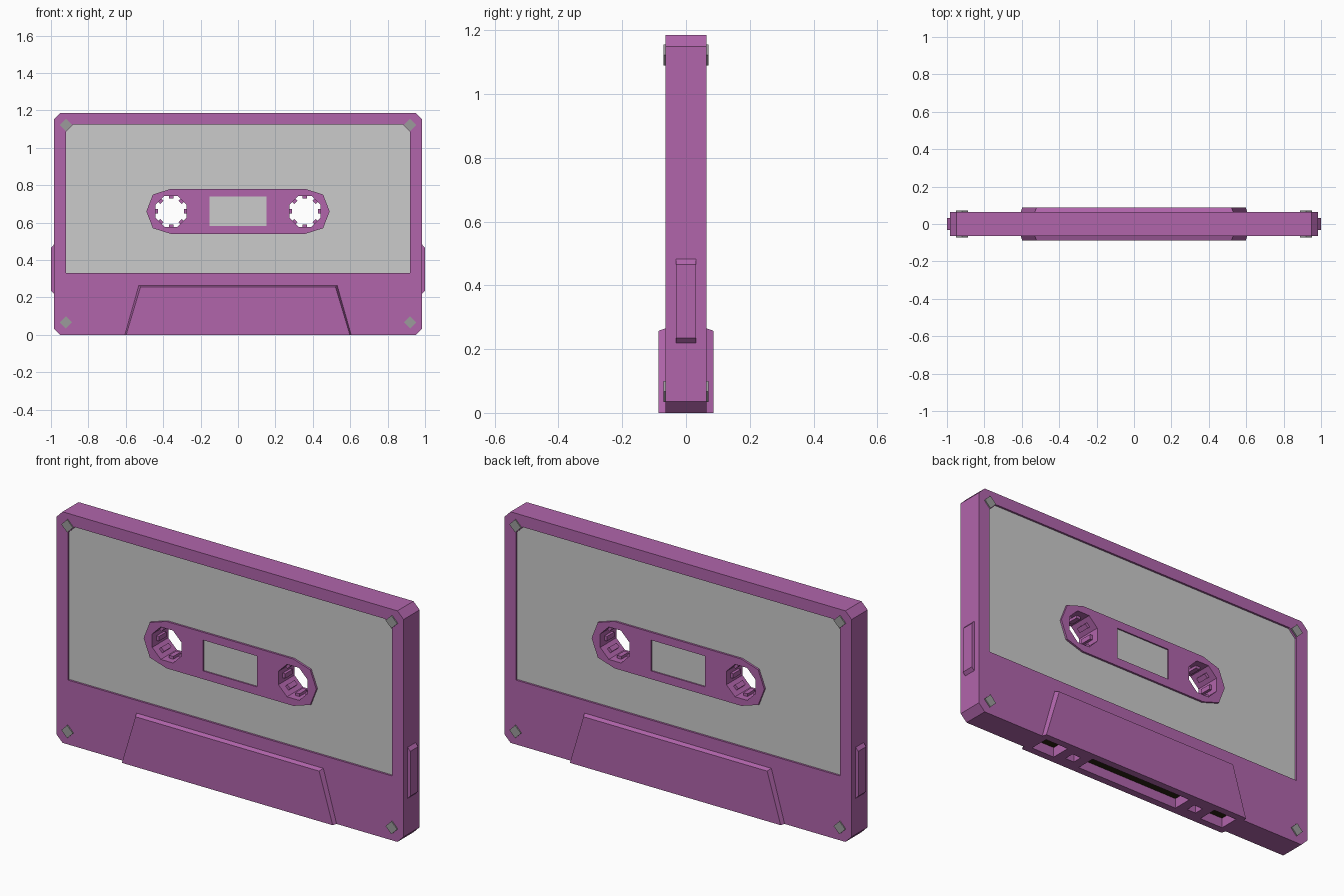
import bpy, bmesh, math
from mathutils import Matrix

if "Cube" in bpy.data.objects:
    bpy.data.objects.remove(bpy.data.objects["Cube"])


def material(name, rgb):
    m = bpy.data.materials.new(name)
    m.diffuse_color = (*rgb, 1)
    m.use_nodes = True
    m.node_tree.nodes["Principled BSDF"].inputs["Base Color"].default_value = m.diffuse_color
    return m


PURPLE = material("purple_plastic", (0.44, 0.13, 0.41))
STEEL = material("screw_grey", (0.33, 0.33, 0.33))
TAPE = material("dark_tape", (0.025, 0.016, 0.006))


def loft(name, rings, mat=None):
    """Closed solid through rings of (y, [(x, z), ...])."""
    bm = bmesh.new()
    vs = [[bm.verts.new((x, y, z)) for x, z in pts] for y, pts in rings]
    n = len(vs[0])
    bm.faces.new(vs[0])
    bm.faces.new(vs[-1][::-1])
    for a, b in zip(vs, vs[1:]):
        for i in range(n):
            j = (i + 1) % n
            bm.faces.new((a[i], b[i], b[j], a[j]))
    bmesh.ops.recalc_face_normals(bm, faces=bm.faces)
    me = bpy.data.meshes.new(name)
    bm.to_mesh(me)
    bm.free()
    ob = bpy.data.objects.new(name, me)
    bpy.context.collection.objects.link(ob)
    if mat:
        me.materials.append(mat)
    return ob


def prism(name, pts, y0, y1, mat=None):
    return loft(name, [(y0, pts), (y1, pts)], mat)


def rect(x0, x1, z0, z1):
    return [(x0, z0), (x1, z0), (x1, z1), (x0, z1)]


def chamfered(w, z0, z1, c):
    return [(-w + c, z0), (w - c, z0), (w, z0 + c), (w, z1 - c),
            (w - c, z1), (-w + c, z1), (-w, z1 - c), (-w, z0 + c)]


def combine(ob, other, op='DIFFERENCE'):
    """Boolean, then discard the helper."""
    m = ob.modifiers.new(op, 'BOOLEAN')
    m.operation, m.solver, m.object = op, 'EXACT', other
    bpy.context.view_layer.update()
    bpy.context.view_layer.objects.active = ob
    bpy.ops.object.modifier_apply(modifier=m.name)
    bpy.data.objects.remove(other)


def octagon(cx, cz, r):
    return [(cx + r * math.cos(math.pi * (k + .5) / 4),
             cz + r * math.sin(math.pi * (k + .5) / 4)) for k in range(8)]


T = 0.065                       # half thickness of the shell
HUB_X, HUB_Z = 0.358, 0.66

# outlines
label_pts = [(-0.92, 0.33), (0.92, 0.33), (0.92, 1.085), (0.88, 1.125),
             (-0.88, 1.125), (-0.92, 1.085)]
island_pts = [(-0.36, 0.54), (0.36, 0.54), (0.455, 0.57), (0.49, 0.66), (0.455, 0.75),
              (0.36, 0.78), (-0.36, 0.78), (-0.455, 0.75), (-0.49, 0.66), (-0.455, 0.57)]

# shell with thicker trapezoid head section
body = prism("shell", chamfered(0.985, 0, 1.185, 0.035), -T, T, PURPLE)
inner = [(-0.605, 0), (0.605, 0), (0.53, 0.265), (-0.53, 0.265)]
outer = [(-0.598, 0), (0.598, 0), (0.521, 0.257), (-0.521, 0.257)]
head = loft("head_section", [(-0.087, outer), (-T, inner), (T, inner), (0.087, outer)], PURPLE)
combine(body, head, 'UNION')
combine(body, prism("label_cutter", label_pts, -0.2, 0.2, PURPLE))

# openings along the bottom edge, with tape behind the large ones
slots = [(-0.29, 0.29, 0.05, True)]
for s in (-1, 1):
    slots += [(*sorted((s * 0.44, s * 0.57)), 0.05, True),
              (*sorted((s * 0.34, s * 0.39)), 0.025, False)]
for x0, x1, y, has_tape in slots:
    combine(body, prism("slot_cutter", rect(x0, x1, -0.1, 0.07), -y, y, PURPLE))
    if has_tape:
        prism("tape", rect(x0, x1, 0.05, 0.07), -y, y, TAPE)

# label sheet, sunk slightly into both faces
label = prism("label", label_pts, -T + 0.01, T - 0.01)
combine(label, prism("island_cutter", island_pts, -0.2, 0.2))

# hub island with window recesses and through holes
island = prism("hub_island", island_pts, -T, T, PURPLE)
for s in (-1, 1):
    combine(island, prism("hub_cutter", octagon(s * HUB_X, HUB_Z, 0.09), -0.2, 0.2, PURPLE))
combine(island, prism("window_cutter", rect(-0.153, 0.153, 0.582, 0.74), -0.2, 0.2, PURPLE))
prism("window", rect(-0.153, 0.153, 0.582, 0.74), -T + 0.007, T - 0.007)

# drive teeth inside the hubs
for s in (-1, 1):
    for k in range(8):
        tooth = prism("hub_tooth", rect(0.069, 0.088, -0.012, 0.012), -0.03, 0.03, PURPLE)
        tooth.data.transform(Matrix.Translation((s * HUB_X, 0, HUB_Z))
                             @ Matrix.Rotation(k * math.pi / 4, 4, 'Y'))

# diamond screws on both faces
for x in (-0.92, 0.92):
    for z in (0.067, 1.122):
        r = 0.033
        for s in (-1, 1):
            prism("screw", [(x - r, z), (x, z - r), (x + r, z), (x, z + r)],
                  s * 0.05, s * 0.071, STEEL)

# raised grips on the side edges
for s in (-1, 1):
    prism("side_grip", [(s * 0.97, 0.22), (s * 0.985, 0.22), (s * 1.0, 0.235),
                        (s * 1.0, 0.465), (s * 0.985, 0.482), (s * 0.97, 0.482)],
          -0.032, 0.032, PURPLE)
